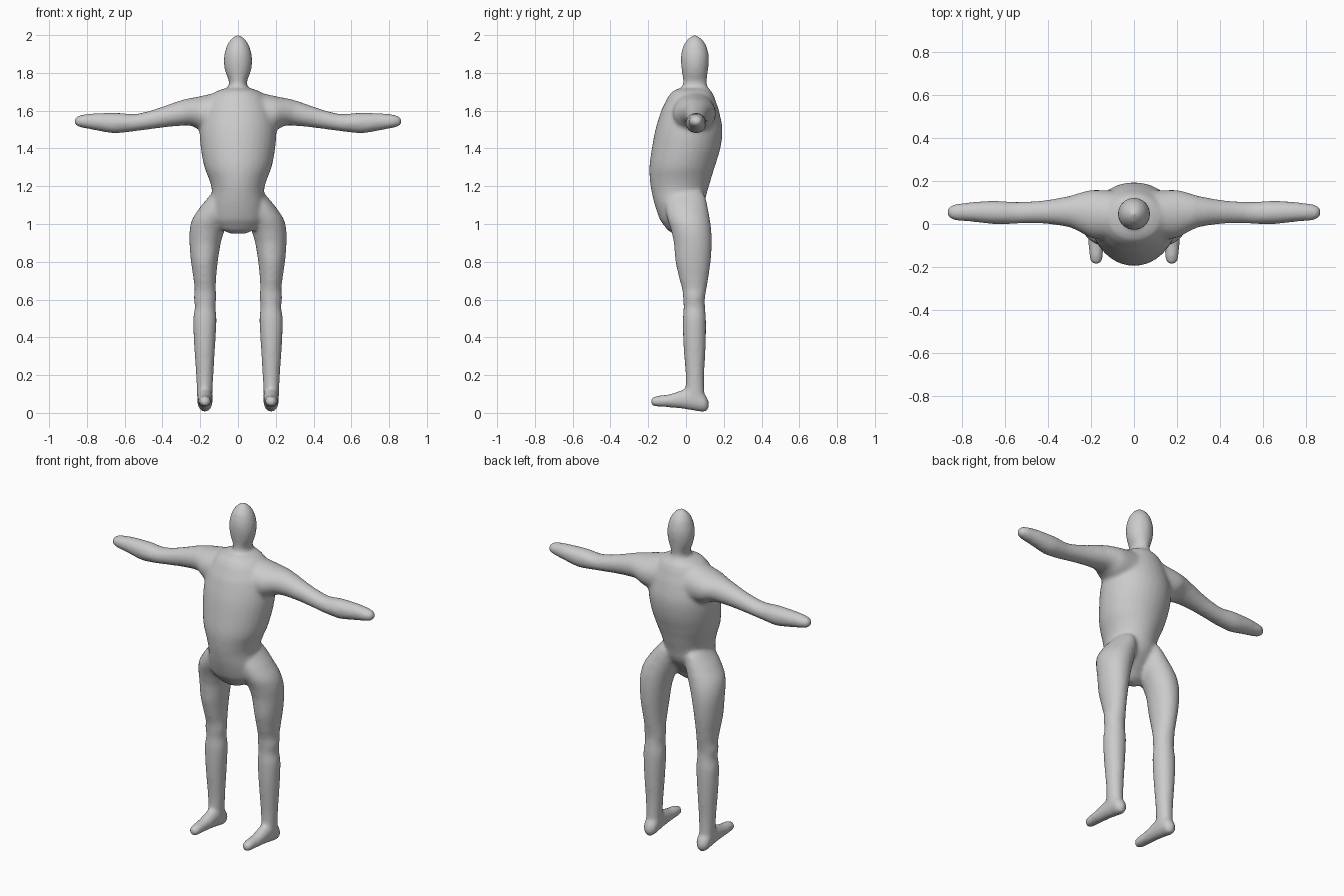
import bpy, bmesh, math
from mathutils import Vector

SEG, STEPS = 32, 5


def spline(a, b, c, d, t):
    return 0.5 * (2 * b + (c - a) * t + (2 * a - 5 * b + 4 * c - d) * t * t
                  + (3 * b - a - 3 * c + d) * t ** 3)


def loft(bm, rows, axis, sign=1):
    """Skin oval sections; row = (position, u_min, u_max, v_min, v_max) along an axis."""
    dense = []
    for i in range(len(rows) - 1):
        a, b, c, d = rows[max(i - 1, 0)], rows[i], rows[i + 1], rows[min(i + 2, len(rows) - 1)]
        for s in range(STEPS):
            row = [spline(*q, s / STEPS) for q in zip(a, b, c, d)]
            row[0] = b[0] + (c[0] - b[0]) * s / STEPS
            dense.append(row)
    dense.append(rows[-1])
    rings = []
    for p, u0, u1, v0, v1 in dense:
        ring = []
        for k in range(SEG):
            t = 2 * math.pi * k / SEG
            u = (u0 + u1) / 2 + (u1 - u0) / 2 * math.cos(t)
            v = (v0 + v1) / 2 + (v1 - v0) / 2 * math.sin(t)
            x, y, z = {'x': (p, u, v), 'y': (u, p, v), 'z': (u, v, p)}[axis]
            ring.append(bm.verts.new((x * sign, y, z)))
        rings.append(ring)
    faces = [bm.faces.new(rings[0]), bm.faces.new(rings[-1])]
    for r, q in zip(rings, rings[1:]):
        for k in range(SEG):
            j = (k + 1) % SEG
            faces.append(bm.faces.new((r[k], r[j], q[j], q[k])))
    bmesh.ops.recalc_face_normals(bm, faces=faces)


def centred(rows):
    """Expand (z, half_width, y_min, y_max) to a section centred on x = 0."""
    return [(z, -w, w, a, b) for z, w, a, b in rows]


# Head and neck
head = centred([
    (1.60, .06, -.03, .13), (1.70, .065, -.035, .13), (1.735, .049, -.018, .112),
    (1.76, .05, -.016, .110), (1.80, .066, -.021, .115), (1.85, .075, -.027, .121),
    (1.90, .072, -.026, .120), (1.95, .057, -.012, .106), (1.98, .037, .010, .084),
    (1.995, .018, .029, .065), (2.003, .004, .043, .051)])

# Torso with the belly hanging in front of the legs
torso = centred([
    (.95, .05, -.075, -.02), (.97, .09, -.10, 0), (1.02, .125, -.137, .03), (1.10, .142, -.165, .09),
    (1.17, .138, -.182, .112), (1.22, .148, -.19, .128), (1.30, .178, -.194, .152),
    (1.40, .197, -.181, .182), (1.50, .203, -.162, .193), (1.60, .185, -.132, .175),
    (1.67, .15, -.098, .152), (1.70, .12, -.075, .138), (1.717, .08, -.045, .12)])

# Arm: sections from the chest to the hand
arm = [
    (0, -.07, .15, 1.47, 1.718), (.10, -.075, .155, 1.47, 1.70), (.20, -.065, .158, 1.495, 1.677),
    (.25, -.038, .145, 1.52, 1.667), (.30, -.015, .13, 1.52, 1.655), (.40, 0, .112, 1.51, 1.621),
    (.50, .003, .104, 1.497, 1.591), (.56, 0, .103, 1.489, 1.582), (.62, -.001, .107, 1.482, 1.588),
    (.66, 0, .108, 1.48, 1.589), (.75, .01, .102, 1.495, 1.587), (.82, .015, .094, 1.508, 1.580),
    (.85, .023, .086, 1.516, 1.572), (.864, .036, .074, 1.528, 1.558), (.871, .05, .06, 1.539, 1.547)]

# Leg: sections from the ankle to the hip
leg = [
    (.05, .138, .215, .015, .105), (.10, .135, .218, 0, .098), (.20, .130, .222, -.002, .097),
    (.30, .124, .229, -.010, .102), (.40, .118, .235, -.016, .106), (.50, .113, .238, -.017, .106),
    (.56, .119, .229, -.013, .101), (.61, .115, .234, -.016, .101), (.65, .117, .230, -.020, .108),
    (.70, .116, .235, -.034, .117), (.80, .107, .249, -.056, .131), (.90, .091, .257, -.064, .137),
    (.97, .070, .256, -.080, .134), (1.03, .045, .240, -.100, .126), (1.10, .025, .193, -.110, .113),
    (1.15, .03, .150, -.10, .10), (1.20, .05, .11, -.05, .06)]

# Foot: sections from the toe to the heel
foot = [
    (-.19, .171, .179, .056, .064), (-.184, .158, .192, .042, .078), (-.168, .146, .205, .034, .087),
    (-.14, .142, .209, .032, .093), (-.08, .140, .212, .028, .101), (-.01, .137, .214, .020, .125),
    (.05, .134, .216, .010, .135), (.09, .135, .215, .005, .11), (.11, .145, .205, .009, .085),
    (.122, .165, .185, .03, .06)]

bm = bmesh.new()
loft(bm, head, 'z')
loft(bm, torso, 'z')
for side in (-1, 1):
    loft(bm, arm, 'x', side)
    loft(bm, leg, 'z', side)
    loft(bm, foot, 'y', side)

# Single skin: fuse all the parts, then soften the joins
mesh = bpy.data.meshes.new("body")
bm.to_mesh(mesh)
bm.free()
body = bpy.data.objects.new("body", mesh)
bpy.context.collection.objects.link(body)

grey = bpy.data.materials.new("plain grey")
grey.diffuse_color = (0.6, 0.6, 0.6, 1)
mesh.materials.append(grey)

fuse = body.modifiers.new("fuse", 'REMESH')
fuse.mode = 'VOXEL'
fuse.voxel_size = 0.01
fuse.use_smooth_shade = True
soften = body.modifiers.new("soften", 'SMOOTH')
soften.factor = 0.5
soften.iterations = 12
